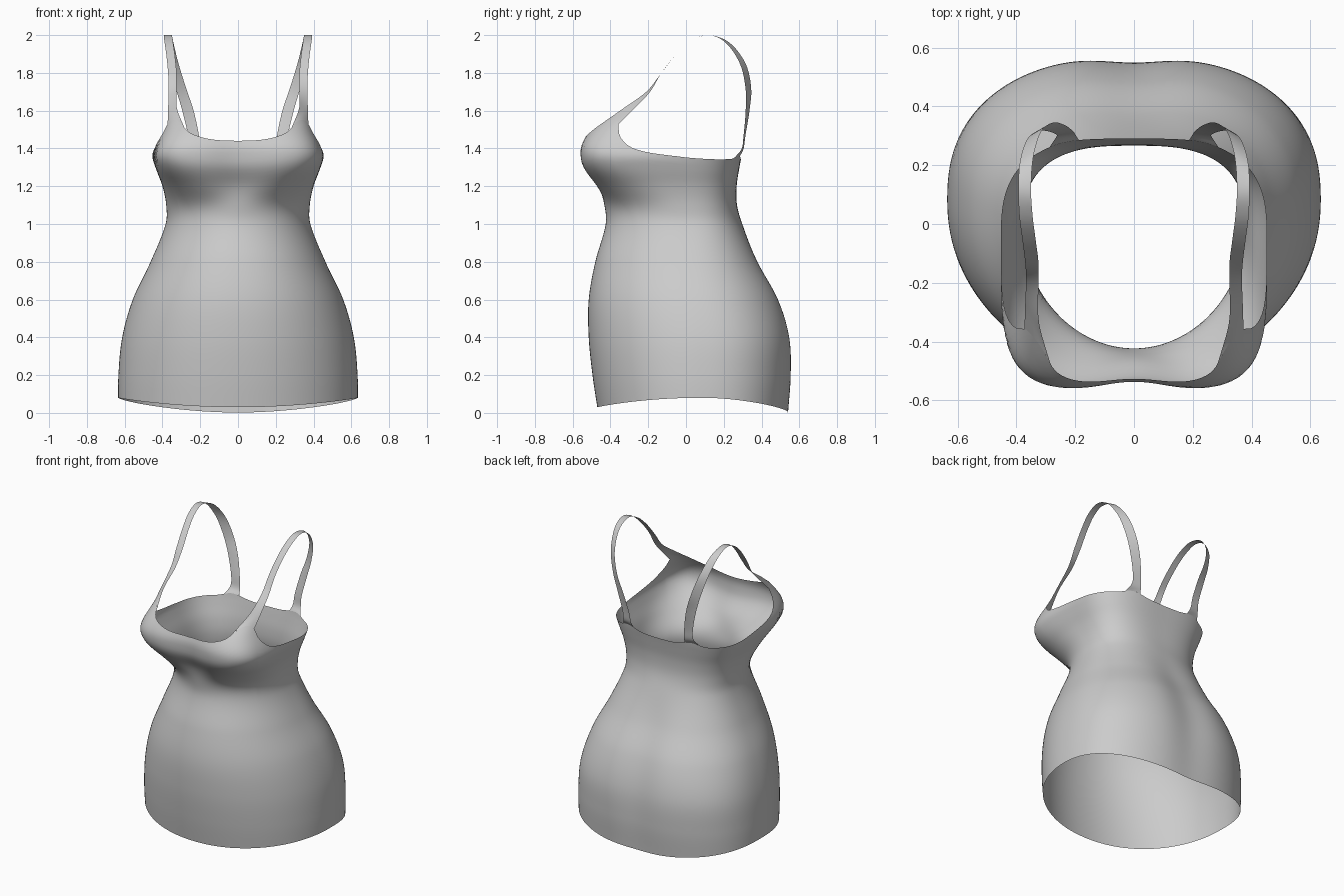
import bpy, bmesh, math

cube = bpy.data.objects.get("Cube")
if cube:
    bpy.data.objects.remove(cube)

fabric = bpy.data.materials.new("grey fabric")
fabric.use_nodes = True
GREY = (0.6, 0.6, 0.6, 1)
fabric.diffuse_color = GREY
fabric.node_tree.nodes["Principled BSDF"].inputs["Base Color"].default_value = GREY


def interpolate(table, key):
    """Smooth curve through the rows of a table; column zero is the key."""
    last = len(table) - 1
    key = min(max(key, table[0][0]), table[last][0])
    i = 0
    while i < last - 1 and key > table[i + 1][0]:
        i += 1
    a, b = table[i], table[i + 1]
    before, after = table[max(i - 1, 0)], table[min(i + 2, last)]
    span = b[0] - a[0]
    t = (key - a[0]) / span
    result = []
    for c in range(1, len(a)):
        slope_a = (b[c] - before[c]) / (b[0] - before[0]) * span
        slope_b = (after[c] - a[c]) / (after[0] - a[0]) * span
        result.append((2*t**3 - 3*t*t + 1) * a[c] + (t**3 - 2*t*t + t) * slope_a
                      + (3*t*t - 2*t**3) * b[c] + (t**3 - t*t) * slope_b)
    return result


def grid_object(name, rows, closed):
    """Skin rows of points into a smooth open sheet."""
    bm = bmesh.new()
    verts = [[bm.verts.new(p) for p in row] for row in rows]
    count = len(rows[0])
    for low, high in zip(verts, verts[1:]):
        for i in range(count if closed else count - 1):
            j = (i + 1) % count
            bm.faces.new((low[i], low[j], high[j], high[i]))
    mesh = bpy.data.meshes.new(name)
    bm.to_mesh(mesh)
    bm.free()
    mesh.materials.append(fabric)
    mesh.shade_smooth()
    obj = bpy.data.objects.new(name, mesh)
    bpy.context.collection.objects.link(obj)
    return obj


# Body rings: height, half width, middle y, front y, back y,
# front squareness, back squareness, front dent, back dent
RINGS = [
    (0, .635, .08, -.465, .55, 2.1, 2.4, 0, .012),
    (.2, .633, .08, -.495, .567, 2.1, 2.4, 0, .018),
    (.4, .613, .08, -.515, .562, 2.1, 2.4, 0, .025),
    (.6, .557, .06, -.515, .506, 2.1, 2.3, 0, .028),
    (.8, .463, .03, -.48, .395, 2.1, 2.3, 0, .02),
    (1, .383, 0, -.425, .298, 2, 2.5, 0, 0),
    (1.1, .38, -.02, -.432, .27, 2.05, 2.7, 0, 0),
    (1.2, .4, -.04, -.492, .268, 2.7, 2.9, .03, 0),
    (1.3, .437, -.05, -.552, .283, 4, 3, .03, 0),
    (1.36, .453, -.05, -.565, .294, 4.5, 3, .03, 0),
    (1.42, .437, -.05, -.558, .3, 4.7, 3, .025, 0),
    (1.5, .403, -.05, -.51, .31, 4.5, 3, .015, 0),
    (1.58, .38, -.05, -.42, .32, 4.5, 3, .01, 0),
]

# Top edge height by angle: neckline, front strap root, armhole, back strap root
TOP_EDGE = [(-90, 1.44), (-75, 1.445), (-65, 1.46), (-56, 1.49), (-50, 1.535),
            (-46, 1.55), (-42, 1.55), (-37, 1.53), (-32, 1.46), (-24, 1.4),
            (-6, 1.365), (24, 1.345), (50, 1.345), (57, 1.36), (61, 1.365),
            (66, 1.36), (75, 1.345), (90, 1.34)]


def body_point(angle, z):
    w, mid, front, back, n_front, n_back, d_front, d_back = interpolate(RINGS, z)
    c, s = math.cos(angle), math.sin(angle)
    is_front = s < 0
    n = n_front if is_front else n_back
    r = (abs(c)**n + abs(s)**n) ** (-1 / n)
    x = w * r * c
    depth = mid - front if is_front else back - mid
    dent = d_front if is_front else d_back
    y = mid + r * s * (depth - dent * math.exp(-(x / .15)**2) * abs(s))
    return x, y, z


def top_height(angle):
    return interpolate(TOP_EDGE, math.degrees(math.asin(math.sin(angle))))[0]


def body_column(angle, steps):
    top = top_height(angle)
    s = math.sin(angle)
    hem = .08 - (.05 if s < 0 else .078) * s * s
    return [body_point(angle, hem + (top - hem) * i / steps) for i in range(steps + 1)]


SIDES, STEPS = 160, 64
columns = [body_column(math.tau * i / SIDES, STEPS) for i in range(SIDES)]
grid_object("dress_body", list(zip(*columns)), True)

# Strap stations between the roots: neck side x, arm side x, y, z, skew in y
STRAP = [
    (.323, .37, -.305, 1.61, .03),
    (.325, .367, -.2, 1.7, .01),
    (.325, .37, -.13, 1.8, 0),
    (.335, .38, -.05, 1.9, 0),
    (.345, .39, .03, 1.97, 0),
    (.35, .393, .12, 2, 0),
    (.342, .388, .22, 1.96, -.01),
    (.315, .365, .3, 1.85, -.015),
    (.275, .33, .33, 1.72, -.015),
    (.235, .295, .326, 1.6, -.01),
    (.207, .265, .31, 1.47, -.005),
    (.2, .265, .3, 1.4, -.005),
]


def root_point(neck, arm, f):
    """Point on the top edge of the body, between two angles in degrees."""
    angle = math.radians(neck + (arm - neck) * f)
    return body_point(angle, top_height(angle))


def strap_line(f, steps):
    """One line along the strap; f runs from the neck side to the arm side."""
    path = [root_point(-53, -37, f)]
    for neck, arm, y, z, skew in STRAP:
        path.append((neck + (arm - neck) * f, y + skew * (2 * f - 1), z))
    path.append(root_point(67, 55, f))
    table = [(i, *p) for i, p in enumerate(path)]
    return [interpolate(table, i / steps) for i in range((len(path) - 1) * steps + 1)]


lines = [strap_line(i / 6, 6) for i in range(7)]
for name, side in (("left_strap", 1), ("right_strap", -1)):
    mirrored = [[(side * x, y, z) for x, y, z in line] for line in lines[::side]]
    grid_object(name, list(zip(*mirrored)), False)
